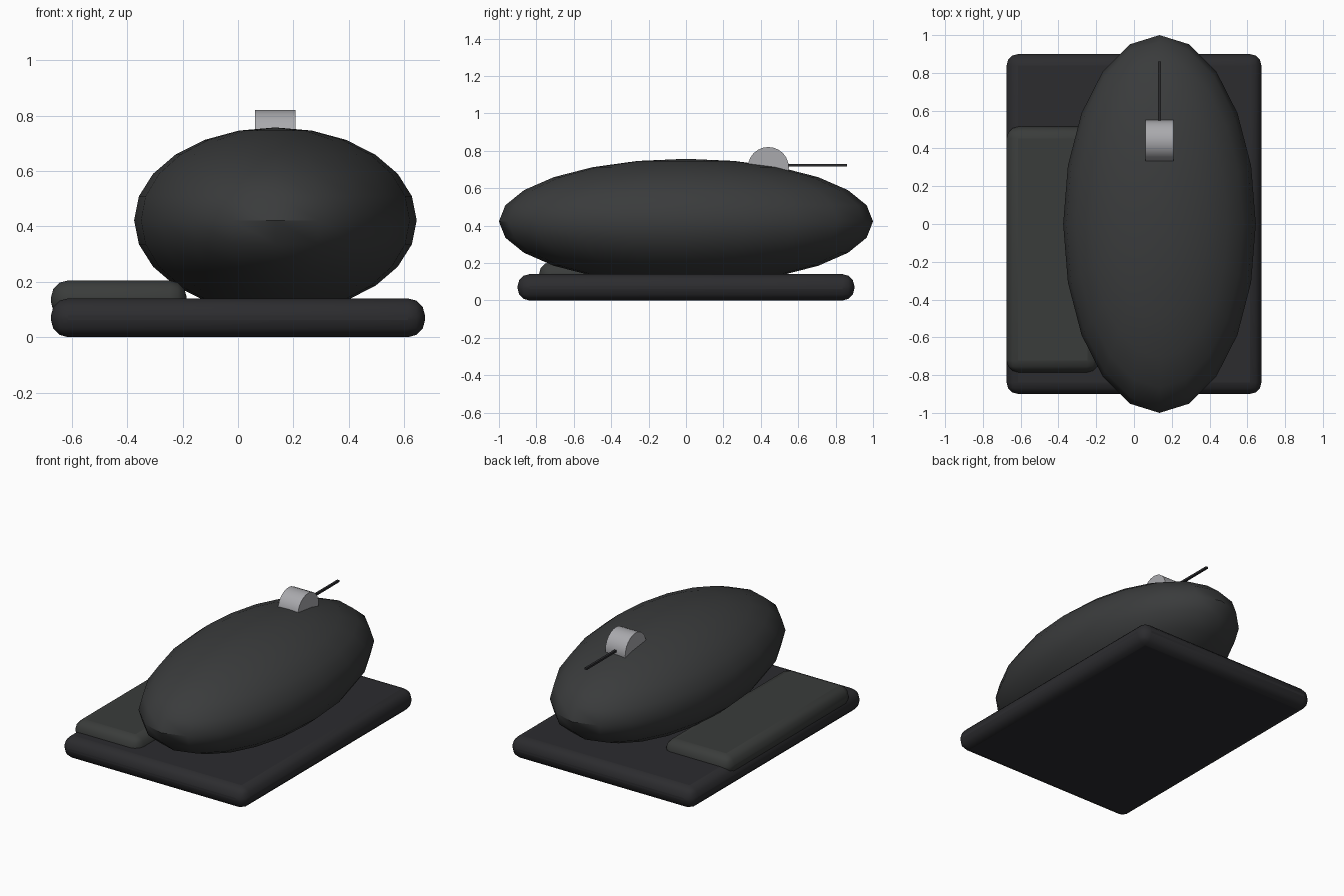
import bpy
from math import pi, radians

if "Cube" in bpy.data.objects:
    bpy.data.objects.remove(bpy.data.objects["Cube"])


def colour(name, r, g, b):
    m = bpy.data.materials.new(name)
    m.diffuse_color = (r, g, b, 1)
    m.use_nodes = True
    m.node_tree.nodes["Principled BSDF"].inputs["Base Color"].default_value = m.diffuse_color
    return m


base_mat = colour("base_black", 0.025, 0.025, 0.028)
body_mat = colour("body_charcoal", 0.042, 0.044, 0.045)
pad_mat = colour("pad_charcoal", 0.042, 0.045, 0.043)
wheel_mat = colour("wheel_grey", 0.40, 0.40, 0.42)


def finish(name, mat):
    ob = bpy.context.object
    ob.name = name
    ob.data.materials.append(mat)
    bpy.ops.object.transform_apply(location=False, rotation=True, scale=True)
    bpy.ops.object.shade_smooth_by_angle(angle=radians(40))
    return ob


def rounded_slab(name, x, y, z, mat, bevel):
    # each range is (low, high)
    bpy.ops.mesh.primitive_cube_add(size=1, location=[sum(r) / 2 for r in (x, y, z)])
    bpy.context.object.scale = [r[1] - r[0] for r in (x, y, z)]
    ob = finish(name, mat)
    mod = ob.modifiers.new("round_edges", 'BEVEL')
    mod.width = bevel
    mod.segments = 3


# Base plate and thumb rest
rounded_slab("base_plate", (-0.675, 0.675), (-0.9, 0.9), (0, 0.14), base_mat, 0.062)
rounded_slab("thumb_rest", (-0.675, -0.185), (-0.785, 0.515), (0.065, 0.205), pad_mat, 0.062)

# Egg-shaped palm body
bpy.ops.mesh.primitive_uv_sphere_add(segments=20, ring_count=12, radius=1, location=(0.135, 0, 0.422))
bpy.context.object.scale = (0.51, 1.0, 0.335)
finish("palm_body", body_mat)

# Scroll wheel, axle along x
bpy.ops.mesh.primitive_cylinder_add(vertices=24, radius=0.11, depth=0.146,
                                    location=(0.135, 0.44, 0.71), rotation=(0, pi / 2, 0))
finish("scroll_wheel", wheel_mat)

# Thin seam bar ahead of the wheel
bpy.ops.mesh.primitive_cube_add(size=1, location=(0.135, 0.66, 0.722))
bpy.context.object.scale = (0.015, 0.40, 0.013)
finish("button_seam", base_mat)
